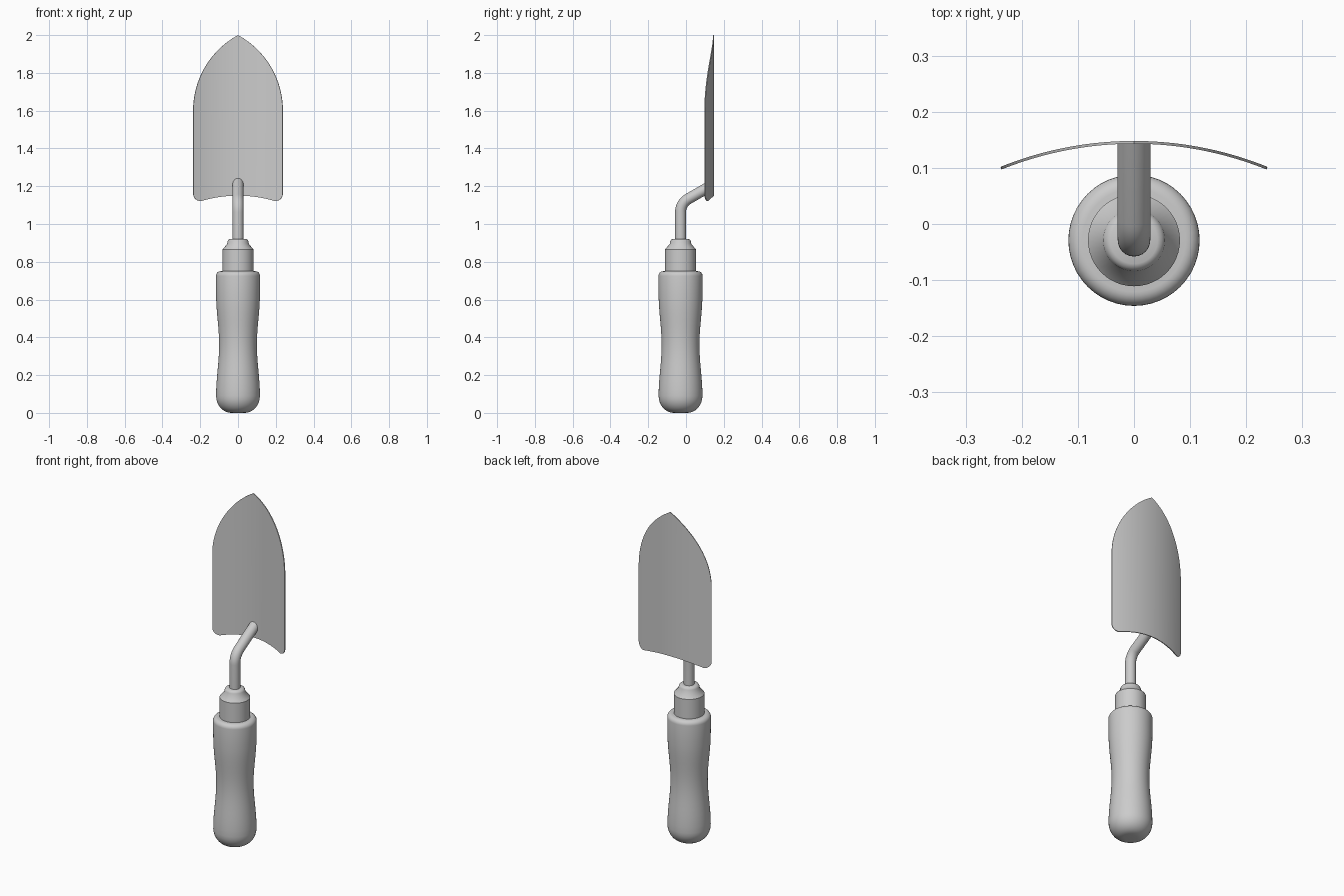
import bpy, bmesh
from math import sin, cos, pi, sqrt, radians
from mathutils import Vector

if "Cube" in bpy.data.objects:
    bpy.data.objects.remove(bpy.data.objects["Cube"])

AXIS_Y = -0.029


def finish(name, bm, angle=35):
    bmesh.ops.recalc_face_normals(bm, faces=bm.faces)
    me = bpy.data.meshes.new(name)
    bm.to_mesh(me)
    bm.free()
    ob = bpy.data.objects.new(name, me)
    bpy.context.collection.objects.link(ob)
    bpy.ops.object.select_all(action='DESELECT')
    ob.select_set(True)
    bpy.context.view_layer.objects.active = ob
    bpy.ops.object.shade_smooth_by_angle(angle=radians(angle))
    return ob


def skin(bm, rings):
    """Bridge equal-length closed rings and cap both ends."""
    vs = [[bm.verts.new(p) for p in ring] for ring in rings]
    n = len(vs[0])
    for a, b in zip(vs, vs[1:]):
        for i in range(n):
            j = (i + 1) % n
            bm.faces.new((a[i], a[j], b[j], b[i]))
    bm.faces.new(vs[0])
    bm.faces.new(vs[-1])


def lathe(name, profile, n=48):
    bm = bmesh.new()
    skin(bm, [[(r * cos(2 * pi * i / n), AXIS_Y + r * sin(2 * pi * i / n), z)
               for i in range(n)] for r, z in profile])
    return finish(name, bm)


# Handle: rounded butt, waisted grip, rounded shoulder
butt = [(0.035 + 0.081 * sin(a * pi / 16), 0.09 * (1 - cos(a * pi / 16))) for a in range(8)]
grip = [(0.116 - 0.016 * sin(pi * i / 16) ** 2, 0.09 + 0.54 * i / 16) for i in range(17)]
shoulder = [(0.117 - 0.025 * (1 - cos(a * pi / 12)), 0.725 + 0.025 * sin(a * pi / 12))
            for a in range(7)]
lathe("handle", butt + grip + shoulder)

# Metal ferrule with chamfer and collar
lathe("ferrule", [(0.082, 0.74), (0.082, 0.865), (0.057, 0.895), (0.055, 0.908),
                  (0.050, 0.917), (0.042, 0.921)])

# Bent neck rod, trimmed flush at the blade
bend_r, turn = 0.08, radians(60)
path = [((AXIS_Y, 0.90), 0)]
for i in range(11):
    t = turn * i / 10
    path.append(((AXIS_Y + bend_r * (1 - cos(t)), 1.063 + bend_r * sin(t)), t))
y0, z0 = path[-1][0]
path.append(((y0 + 0.2 * sin(turn), z0 + 0.2 * cos(turn)), turn))
rings = []
for (y, z), t in path:
    side = Vector((0, cos(t), -sin(t)))
    rings.append([Vector((0, y, z)) + 0.029 * (Vector((1, 0, 0)) * cos(a) + side * sin(a))
                  for a in (2 * pi * k / 24 for k in range(24))])
bm = bmesh.new()
skin(bm, rings)
bmesh.ops.bisect_plane(bm, geom=bm.verts[:] + bm.edges[:] + bm.faces[:],
                       plane_co=(0, 0.1445, 0), plane_no=(0, 1, 0), clear_outer=True)
bmesh.ops.holes_fill(bm, edges=[e for e in bm.edges if e.is_boundary])
finish("neck", bm)

# Blade: curved sheet with pointed arch top and rounded, hollowed lower edge
W, ARC_C, ARC_R, CURVE_R = 0.237, -0.219, 0.456, 0.633


def blade_bottom(x):
    if x < 0.197:
        return 1.15 - 0.029 * (x / 0.197) ** 2
    return 1.161 - 0.04 * sqrt(max(0, 1 - ((x - 0.197) / 0.04) ** 2))


bm = bmesh.new()
prev = None
for i in range(-30, 31):
    x = W * sin(i / 30 * pi / 2)
    y = 0.1455 - CURVE_R + sqrt(CURVE_R ** 2 - x * x)
    top = 1.6 + sqrt(max(0, ARC_R ** 2 - (abs(x) - ARC_C) ** 2))
    col = [bm.verts.new((x, y, z)) for z in (blade_bottom(abs(x)), top)]
    if prev:
        bm.faces.new((prev[0], col[0], col[1], prev[1]))
    prev = col
blade = finish("blade", bm)
mod = blade.modifiers.new("thickness", 'SOLIDIFY')
mod.thickness = 0.005
mod.offset = 0
bpy.ops.object.modifier_apply(modifier=mod.name)
bpy.ops.object.shade_smooth_by_angle(angle=radians(35))
